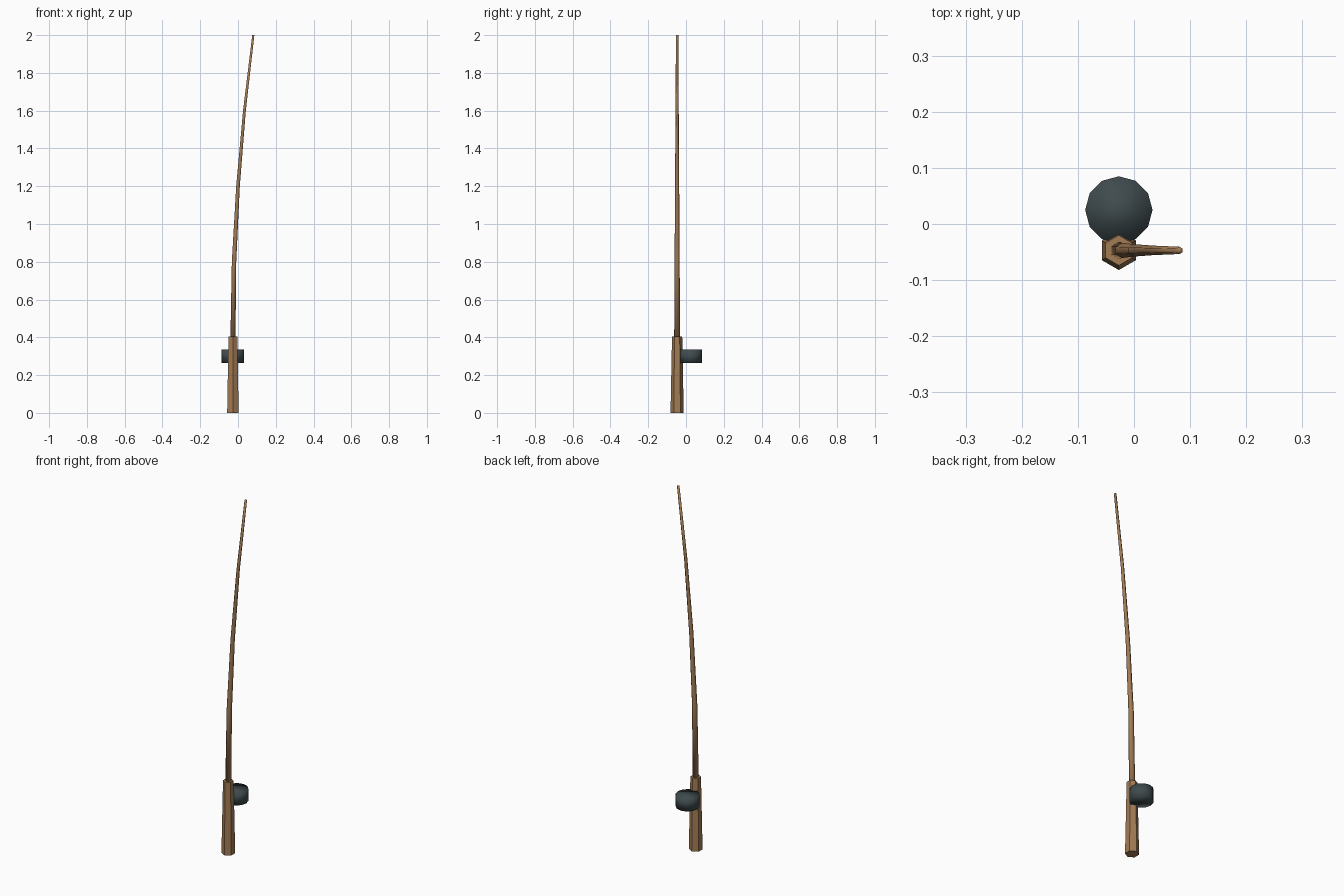
import bpy, bmesh, math

if "Cube" in bpy.data.objects:
    bpy.data.objects.remove(bpy.data.objects["Cube"])

def material(name, color):
    m = bpy.data.materials.new(name)
    m.diffuse_color = (*color, 1)
    m.use_nodes = True
    m.node_tree.nodes["Principled BSDF"].inputs["Base Color"].default_value = m.diffuse_color
    return m

def loft(name, sides, rings, mat, smooth=False):
    """Closed tube through rings of (x, y, z, radius), one vertex facing +y."""
    bm = bmesh.new()
    loops = []
    for x, y, z, r in rings:
        angles = [math.pi / 2 + 2 * math.pi * i / sides for i in range(sides)]
        loops.append([bm.verts.new((x + r * math.cos(a), y + r * math.sin(a), z)) for a in angles])
    for lo, hi in zip(loops, loops[1:]):
        for i in range(sides):
            j = (i + 1) % sides
            bm.faces.new((lo[i], lo[j], hi[j], hi[i]))
    bm.faces.new(loops[0][::-1])
    bm.faces.new(loops[-1])
    for f in bm.faces:
        f.smooth = smooth
    me = bpy.data.meshes.new(name)
    bm.to_mesh(me)
    bm.free()
    me.materials.append(mat)
    ob = bpy.data.objects.new(name, me)
    bpy.context.collection.objects.link(ob)
    return ob

wood = material("wood", (0.36, 0.2, 0.09))
metal = material("dark_metal", (0.05, 0.07, 0.075))

AX, AY = -0.027, -0.047  # axis of the grip

# Tapered six-sided grip
loft("handle", 6, [(AX, AY, 0, 0.035), (AX, AY, 0.405, 0.027)], wood)

# Slender rod bending towards +x
rod = [(AX, 0.38, 0.0155), (-0.021, 0.8, 0.0135), (0.0, 1.2, 0.011),
       (0.034, 1.6, 0.0085), (0.081, 2.0, 0.0065)]
loft("rod", 6, [(x, AY, z, r) for x, z, r in rod], wood, smooth=True)

# Twelve-sided reel drum behind the grip
loft("reel", 12, [(AX, 0.025, 0.265, 0.06), (AX, 0.025, 0.335, 0.06)], metal, smooth=True)
